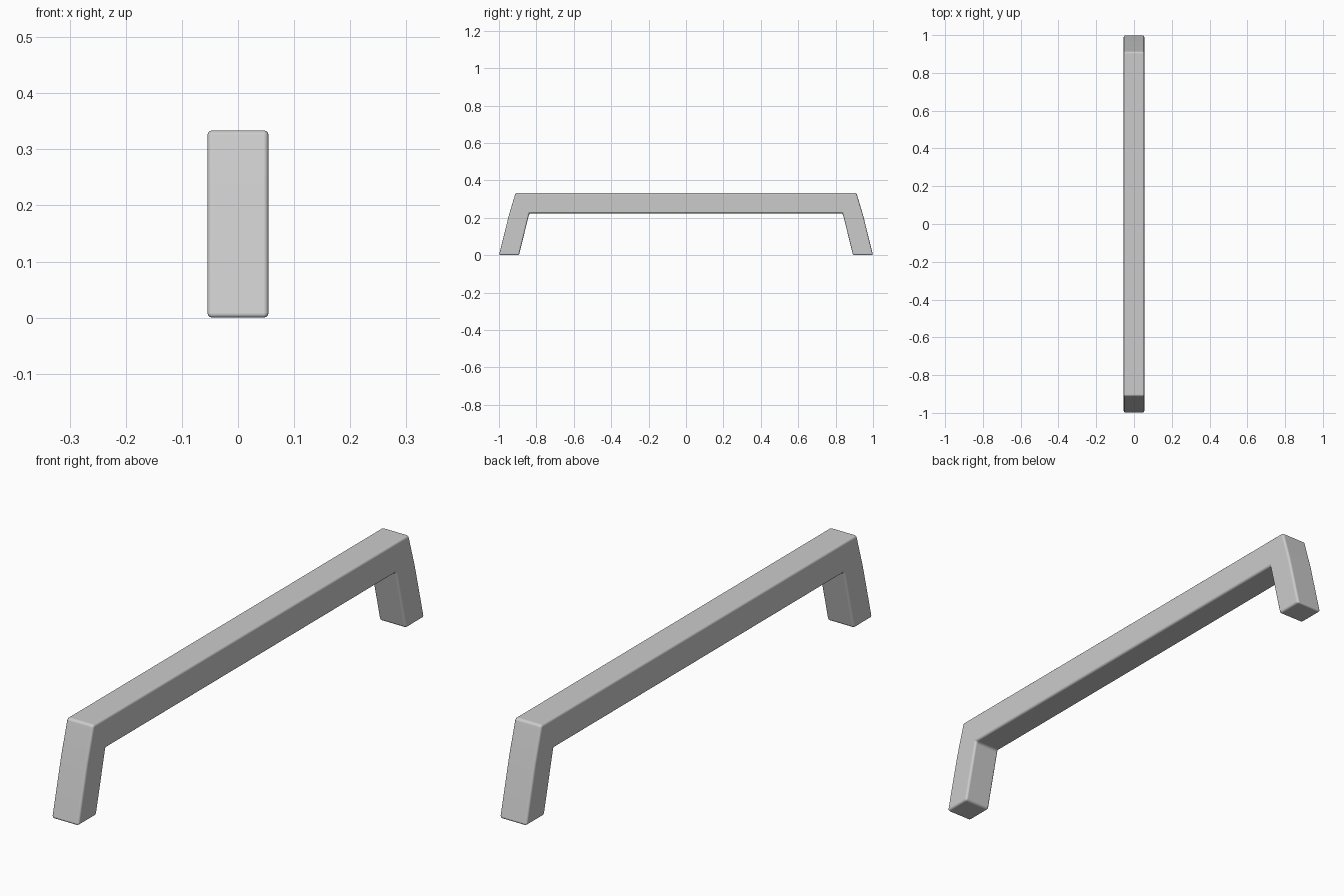
import bpy, bmesh, math

if "Cube" in bpy.data.objects:
    bpy.data.objects.remove(bpy.data.objects["Cube"])

HALF_W = 0.0545

# Half of the handle outline in (y, z); the other half is mirrored
half = [(0.893, 0.0), (1.0, 0.0), (0.948, 0.21), (0.911, 0.334)]
inner = (0.838, 0.224)
right = [inner] + half
outline = right + [(-y, z) for y, z in reversed(right)]

# Handle bar: extrude the outline across x
bm = bmesh.new()
face = bm.faces.new([bm.verts.new((-HALF_W, y, z)) for y, z in outline])
ext = bmesh.ops.extrude_face_region(bm, geom=[face])
moved = [v for v in ext["geom"] if isinstance(v, bmesh.types.BMVert)]
bmesh.ops.translate(bm, verts=moved, vec=(2 * HALF_W, 0, 0))
bmesh.ops.recalc_face_normals(bm, faces=bm.faces)
mesh = bpy.data.meshes.new("handle_bar")
bm.to_mesh(mesh)
bm.free()
handle = bpy.data.objects.new("handle_bar", mesh)
bpy.context.collection.objects.link(handle)

# Small rounded edges
bevel = handle.modifiers.new("rounded_edges", "BEVEL")
bevel.width = 0.009
bevel.segments = 3
bevel.limit_method = "ANGLE"
bevel.angle_limit = math.radians(30)
bevel.harden_normals = True

# Smooth shading
bpy.context.view_layer.objects.active = handle
handle.select_set(True)
bpy.ops.object.shade_smooth_by_angle(angle=math.radians(40))
